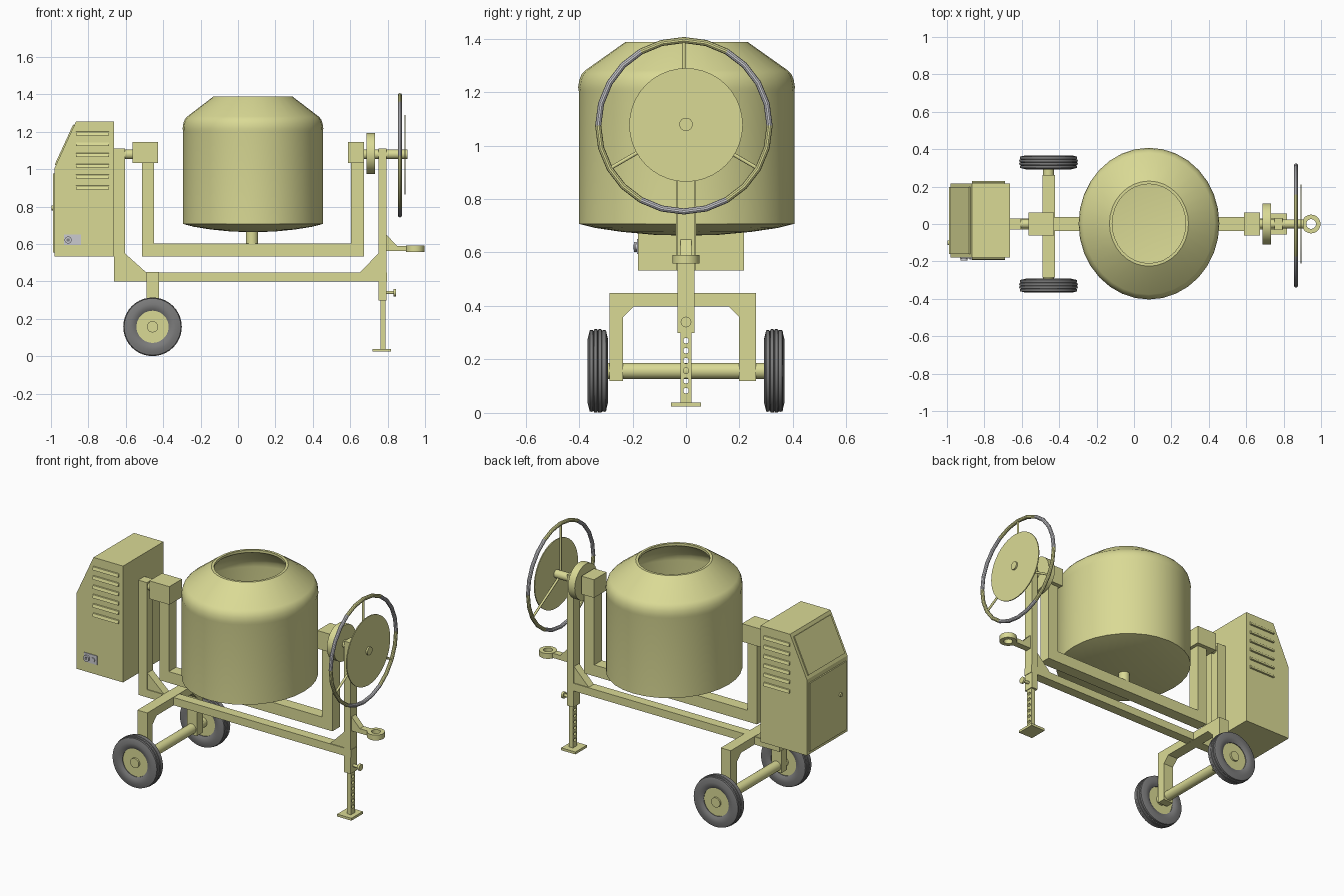
import bpy, bmesh, math
from mathutils import Vector

if "Cube" in bpy.data.objects:
    bpy.data.objects.remove(bpy.data.objects["Cube"])


def material(name, rgb):
    m = bpy.data.materials.new(name)
    m.diffuse_color = (*rgb, 1)
    m.use_nodes = True
    m.node_tree.nodes["Principled BSDF"].inputs["Base Color"].default_value = m.diffuse_color
    return m


YELLOW = material("pale_yellow_paint", (0.70, 0.70, 0.30))
RUBBER = material("grey_rubber", (0.20, 0.20, 0.20))
STEEL = material("light_steel", (0.60, 0.60, 0.63))
DARK = material("dark_grey", (0.22, 0.22, 0.23))
DROP = 0.007   # ground offset so the tyres touch z = 0


def finish(name, bm, mat, smooth=False):
    bmesh.ops.remove_doubles(bm, verts=bm.verts, dist=1e-5)
    bmesh.ops.recalc_face_normals(bm, faces=bm.faces)
    bmesh.ops.translate(bm, verts=bm.verts, vec=(0, 0, -DROP))
    me = bpy.data.meshes.new(name)
    bm.to_mesh(me)
    bm.free()
    me.materials.append(mat)
    ob = bpy.data.objects.new(name, me)
    bpy.context.collection.objects.link(ob)
    if smooth:
        bpy.context.view_layer.objects.active = ob
        bpy.ops.object.select_all(action='DESELECT')
        ob.select_set(True)
        bpy.ops.object.shade_smooth_by_angle(angle=math.radians(35))
    return ob


def prism(name, pts, axis, a, b, mat=YELLOW):
    """Extrude a 2D outline along an axis: 'y' takes (x,z), 'x' takes (y,z)."""
    bm = bmesh.new()
    at = (lambda p, t: (p[0], t, p[1])) if axis == 'y' else (lambda p, t: (t, p[0], p[1]))
    lo = [bm.verts.new(at(p, a)) for p in pts]
    hi = [bm.verts.new(at(p, b)) for p in pts]
    bm.faces.new(lo)
    bm.faces.new(hi)
    for i in range(len(pts)):
        j = (i + 1) % len(pts)
        bm.faces.new((lo[i], lo[j], hi[j], hi[i]))
    return finish(name, bm, mat)


def box(name, x0, x1, y0, y1, z0, z1, mat=YELLOW):
    return prism(name, [(x0, z0), (x1, z0), (x1, z1), (x0, z1)], 'y', y0, y1, mat)


def lathe(name, prof, axis, centre, mat=YELLOW, n=32, closed=False, scale=(1, 1)):
    """Spin (radius, height) points about an axis."""
    bm = bmesh.new()
    c = Vector(centre)
    rings = []
    for i in range(n):
        t = 2 * math.pi * i / n
        ring = []
        for r, h in prof:
            u, v = r * math.cos(t) * scale[0], r * math.sin(t) * scale[1]
            p = {'x': (h, u, v), 'y': (u, h, v), 'z': (u, v, h)}[axis]
            ring.append(bm.verts.new(c + Vector(p)))
        rings.append(ring)
    m = len(prof)
    for i in range(n):
        A, B = rings[i], rings[(i + 1) % n]
        for k in range(m if closed else m - 1):
            l = (k + 1) % m
            bm.faces.new((A[k], A[l], B[l], B[k]))
    bmesh.ops.dissolve_degenerate(bm, edges=bm.edges, dist=1e-6)
    return finish(name, bm, mat, True)


def cyl(name, axis, centre, r, a, b, mat=YELLOW, n=24):
    return lathe(name, [(0, a), (r, a), (r, b), (0, b)], axis, centre, mat, n)


# drum: hollow, slightly oval
lathe("mixing_drum", [(0, .670), (.3, .673), (.6, .684), (.85, .699), (1, .714), (1, 1.21),
                      (1.006, 1.225), (.995, 1.252), (.975, 1.273), (.94, 1.288), (.565, 1.395),
                      (.525, 1.395), (.525, 1.38), (.91, 1.27), (.96, 1.24), (.97, 1.21),
                      (.97, .735), (.6, .71), (0, .70)],
      'z', (.08, .002, 0), n=32, scale=(.374, .403))
cyl("drum_shaft", 'z', (.075, 0, 0), .033, .60, .68)

# tilting U cradle with bearing blocks
box("cradle_base", -.513, .674, -.037, .037, .54, .61)
box("cradle_left_arm", -.513, -.449, -.037, .037, .61, 1.05)
box("cradle_right_arm", .604, .674, -.037, .037, .61, 1.05)
box("left_bearing_block", -.565, -.428, -.062, .062, 1.04, 1.152)
box("right_bearing_block", .588, .674, -.062, .062, 1.04, 1.152)
cyl("left_pivot_shaft", 'x', (0, 0, 1.086), .025, -.62, -.55)
cyl("right_pivot_shaft", 'x', (0, 0, 1.086), .025, .66, .906)
cyl("pivot_flange", 'x', (0, 0, 1.09), .11, .687, .733, n=32)

# main frame
box("frame_beam", -.663, .797, -.03, .03, .406, .454)
box("frame_left_post", -.663, -.604, -.03, .03, .454, 1.118)
box("frame_right_post", .751, .794, -.031, .031, .305, 1.118)
prism("left_gusset", [(-.604, .556), (-.604, .454), (-.49, .454)], 'y', -.025, .025)
prism("right_gusset", [(.751, .556), (.65, .454), (.751, .454)], 'y', -.025, .025)

# wheel carrier
X0, X1 = -.49, -.422
box("carrier_beam", X0, X1, -.287, .262, .405, .456)
box("carrier_front_leg", X0, X1, -.287, -.235, .127, .405)
box("carrier_back_leg", X0, X1, .199, .262, .127, .405)
prism("carrier_front_gusset", [(-.235, .405), (-.195, .405), (-.235, .365)], 'x', X0, X1)
prism("carrier_back_gusset", [(.199, .405), (.159, .405), (.199, .365)], 'x', X0, X1)
WC = (-.457, 0, .164)
cyl("axle", 'y', WC, .03, -.31, .31)

# wheels: grooved tyre, hub disc and cap
tyre = [(.086, -.026), (.100, -.035), (.122, -.0375), (.140, -.033)]
for g in (-.024, -.008, .008, .024):
    r = .157 - 7 * g * g
    tyre += [(r - .001, g - .006), (r, g), (r - .001, g + .006), (r - .006, g + .008)]
tyre += [(.140, .033), (.122, .0375), (.100, .035), (.086, .026)]
for side, s in (("front", -1), ("back", 1)):
    c = (WC[0], s * .33, WC[2])
    lathe(side + "_tyre", tyre, 'y', c, RUBBER, 40, closed=True)
    cyl(side + "_wheel_disc", 'y', c, .09, -.022, .022, n=40)
    cyl(side + "_wheel_cap", 'y', c, .03, -.033, .033)

# support leg with adjustment holes
leg = box("stand_leg", .762, .789, -.02, .02, .04, .33)
bm = bmesh.new()
for k in range(6):
    z = .09 + k * .0374 - DROP
    ret = bmesh.ops.create_cone(bm, cap_ends=True, segments=14, radius1=.0105, radius2=.0105, depth=.1)
    for v in ret["verts"]:
        x, y, h = v.co
        v.co = (.775 + h, x, z + y)
bmesh.ops.recalc_face_normals(bm, faces=bm.faces)
me = bpy.data.meshes.new("hole_cutter")
bm.to_mesh(me)
bm.free()
cutter = bpy.data.objects.new("hole_cutter", me)
bpy.context.collection.objects.link(cutter)
cutter.hide_render = True
mod = leg.modifiers.new("holes", 'BOOLEAN')
mod.operation, mod.solver, mod.object = 'DIFFERENCE', 'EXACT', cutter
bpy.context.view_layer.objects.active = leg
bpy.ops.object.modifier_apply(modifier=mod.name)
bpy.data.objects.remove(cutter)
box("stand_foot", .72, .818, -.056, .056, .031, .046)
cyl("clamp_screw", 'x', (0, 0, .347), .009, .79, .84, n=16)
cyl("clamp_knob", 'x', (0, 0, .347), .02, .832, .845, n=20)

# towing eye
prism("tow_bracket", [(.79, .66), (.85, .597), (.905, .597), (.905, .568), (.79, .568)], 'y', -.02, .02)
lathe("tow_eye", [(.026, .565), (.05, .565), (.05, .598), (.026, .598)], 'z', (.947, 0, 0), n=28, closed=True)

# hand wheel: rim with steel grips between the spokes, spokes, brake disc
HC = Vector((.866, -.008, 1.081))
rim = lathe("hand_wheel_rim", [(.3205 + .0115 * math.cos(math.tau * k / 10), .0115 * math.sin(math.tau * k / 10))
                               for k in range(10)], 'x', HC, n=24, closed=True)
rim.data.materials.append(STEEL)
for p in rim.data.polygons:
    a = math.degrees(math.atan2(p.center.z + DROP - HC.z, p.center.y - HC.y))
    d = abs((a - 90 + 60) % 120 - 60)      # angle to the nearest spoke
    p.material_index = 1 if d > 30 else 0
for k, a in enumerate((90, 210, 330)):
    u = Vector((0, math.cos(math.radians(a)), math.sin(math.radians(a))))
    bm = bmesh.new()
    bmesh.ops.create_cone(bm, cap_ends=True, segments=12, radius1=.007, radius2=.007, depth=.32)
    bm.transform(u.to_track_quat('Z', 'Y').to_matrix().to_4x4())
    bmesh.ops.translate(bm, verts=bm.verts, vec=HC + u * .16)
    finish("hand_wheel_spoke_%d" % k, bm, YELLOW, True)
cyl("hand_wheel_disc", 'x', (0, 0, 1.084), .2125, .890, .896, n=40)

# motor housing
Y0, Y1 = -.18, .217
A, B = Vector((-.982, 1.01)), Vector((-.866, 1.262))
prism("motor_housing", [(-.982, .54), (-.663, .54), (-.663, 1.262), B, A], 'y', Y0, Y1)
box("housing_door", -.99, -.98, -.16, .197, .56, .984)
d = (B - A).normalized()
nrm = Vector((-d.y, d.x)) * .007
prism("housing_slope_panel", [A + d * .02, A + d * .255, A + d * .255 + nrm, A + d * .02 + nrm],
      'y', -.16, .197)
cyl("door_latch", 'x', (0, -.10, .80), .013, -.998, -.985, n=16)
for side, y, s in (("front", Y0, -1), ("back", Y1, 1)):
    for k in range(6):
        z = 1.198 - k * .0578
        prism("%s_louver_%d" % (side, k),
              [(y - s * .002, z + .011), (y + s * .006, z + .008), (y + s * .012, z - .010), (y - s * .002, z - .010)],
              'x', -.866, -.69)

# switch plate with socket and button
box("switch_plate", -.93, -.84, Y0 - .004, Y0 + .002, .602, .658, STEEL)
cyl("power_socket", 'y', (-.908, 0, .628), .019, Y0 - .014, Y0, STEEL, 20)
cyl("socket_pin", 'y', (-.908, 0, .628), .009, Y0 - .016, Y0, DARK, 16)
cyl("switch_button", 'y', (-.866, 0, .628), .013, Y0 - .009, Y0, STEEL, 16)
